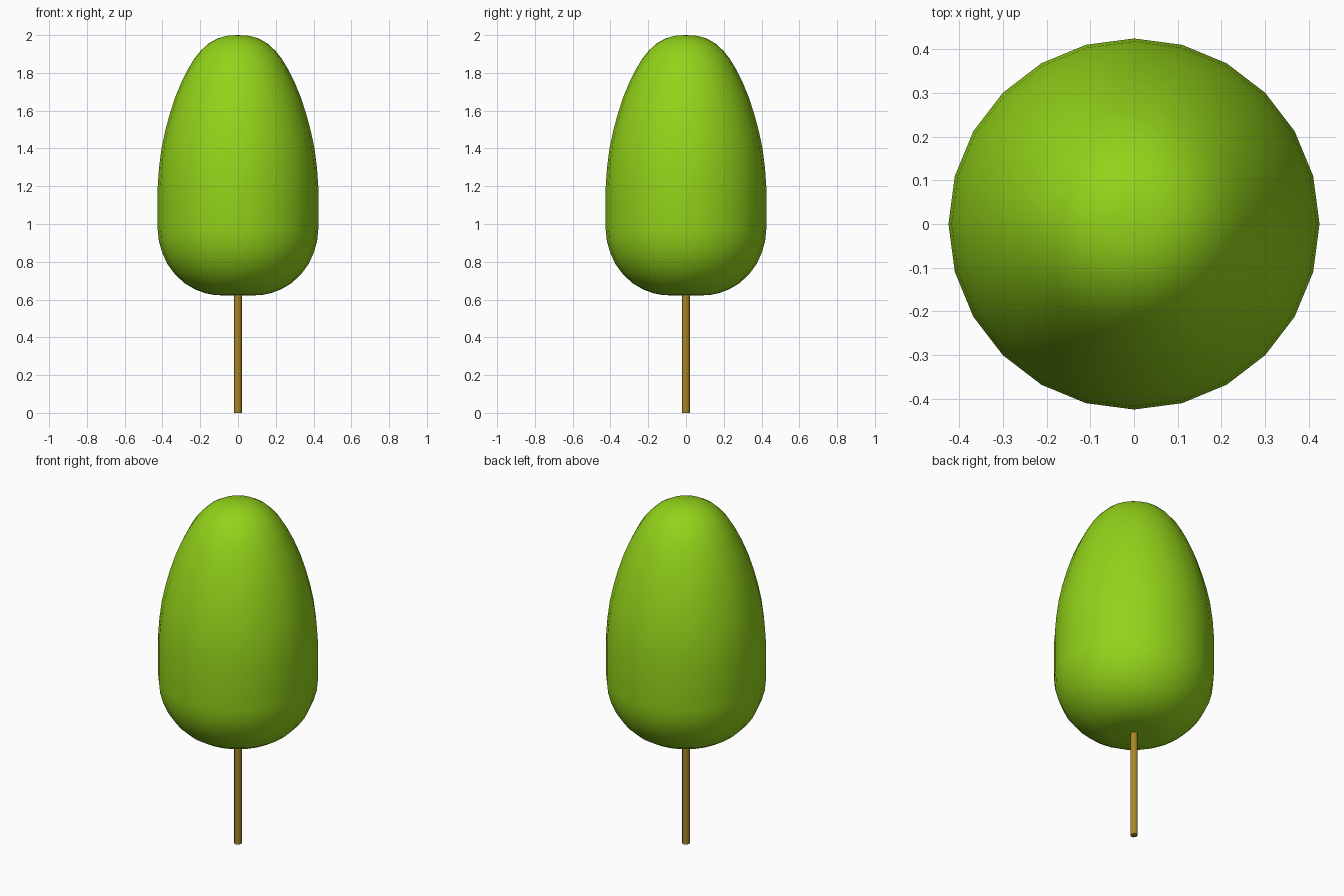
import bpy, bmesh, math

if "Cube" in bpy.data.objects:
    bpy.data.objects.remove(bpy.data.objects["Cube"])


def material(name, color):
    m = bpy.data.materials.new(name)
    m.diffuse_color = color
    m.use_nodes = True
    m.node_tree.nodes["Principled BSDF"].inputs["Base Color"].default_value = m.diffuse_color
    return m


def lathe(name, profile, sides, mat):
    """Revolve (radius, z) points around z; radius 0 makes a pole."""
    bm = bmesh.new()
    rings = []
    for r, z in profile:
        if r == 0:
            rings.append([bm.verts.new((0, 0, z))] * sides)
        else:
            rings.append([bm.verts.new((r * math.cos(math.tau * i / sides),
                                        r * math.sin(math.tau * i / sides), z))
                          for i in range(sides)])
    for low, high in zip(rings, rings[1:]):
        for i in range(sides):
            j = (i + 1) % sides
            quad = [low[i], low[j], high[j], high[i]]
            bm.faces.new(list(dict.fromkeys(quad)))
    bmesh.ops.recalc_face_normals(bm, faces=bm.faces)
    mesh = bpy.data.meshes.new(name)
    bm.to_mesh(mesh)
    bm.free()
    mesh.materials.append(mat)
    obj = bpy.data.objects.new(name, mesh)
    bpy.context.collection.objects.link(obj)
    bpy.ops.object.select_all(action='DESELECT')
    obj.select_set(True)
    bpy.context.view_layer.objects.active = obj
    bpy.ops.object.shade_smooth_by_angle(angle=math.radians(40))
    return obj


leaf = material("leaf_green", (0.29, 0.65, 0.01, 1))
bark = material("bark_brown", (0.40, 0.24, 0.02, 1))

# Egg-shaped crown: rounded base, short straight side, tapering domed top
crown = [(0, 0.622), (0.12, 0.623), (0.175, 0.634), (0.23, 0.655),
         (0.285, 0.688), (0.335, 0.735), (0.375, 0.79), (0.402, 0.85),
         (0.419, 0.91), (0.425, 0.97), (0.425, 1.20), (0.418, 1.30),
         (0.405, 1.40), (0.386, 1.49), (0.362, 1.58), (0.333, 1.67),
         (0.300, 1.75), (0.265, 1.82), (0.232, 1.875), (0.200, 1.915),
         (0.160, 1.953), (0.110, 1.982), (0.055, 1.997), (0, 2.0)]
lathe("crown", crown, 24, leaf)

# Thin trunk, running a little way into the crown
lathe("trunk", [(0, 0), (0.02, 0), (0.02, 0.66), (0, 0.66)], 12, bark)
